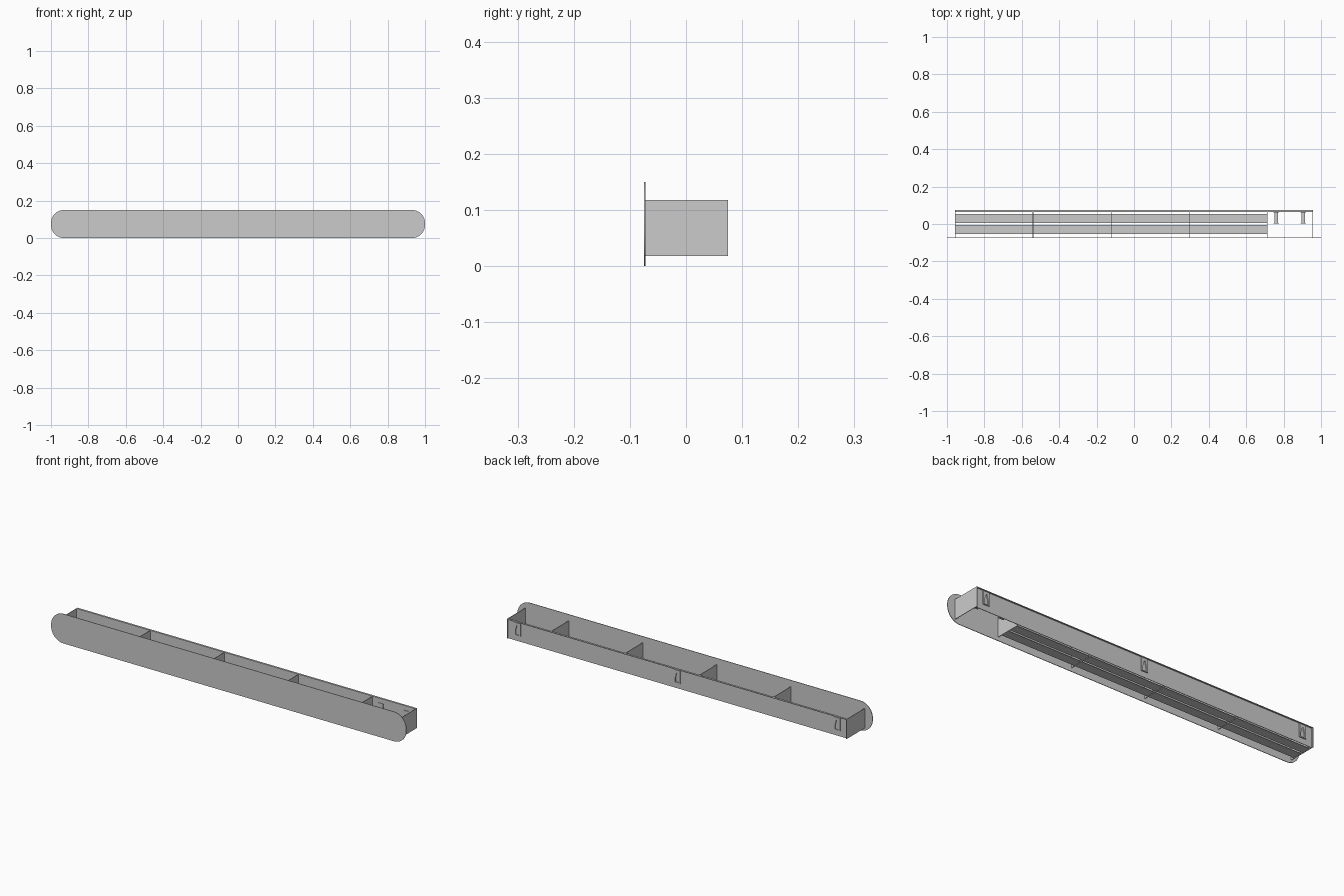
import bpy, bmesh, math

if "Cube" in bpy.data.objects:
    bpy.data.objects.remove(bpy.data.objects["Cube"])

T = 0.003            # sheet thickness
Z0, Z1 = 0.018, 0.118
BACK = 0.065         # plane of the recessed back panel


def finish(name, bm):
    bmesh.ops.recalc_face_normals(bm, faces=bm.faces)
    me = bpy.data.meshes.new(name)
    bm.to_mesh(me)
    bm.free()
    ob = bpy.data.objects.new(name, me)
    bpy.context.collection.objects.link(ob)
    return ob


def box(name, x0, x1, y0, y1, z0, z1):
    bm = bmesh.new()
    bmesh.ops.create_cube(bm, size=1)
    for v in bm.verts:
        v.co = ((x0 + x1) / 2 + v.co.x * (x1 - x0),
                (y0 + y1) / 2 + v.co.y * (y1 - y0),
                (z0 + z1) / 2 + v.co.z * (z1 - z0))
    return finish(name, bm)


def extrude(name, pts, offset):
    bm = bmesh.new()
    face = bm.faces.new([bm.verts.new(p) for p in pts])
    new = bmesh.ops.extrude_face_region(bm, geom=[face])["geom"]
    bmesh.ops.translate(bm, vec=offset,
                        verts=[g for g in new if isinstance(g, bmesh.types.BMVert)])
    return finish(name, bm)


# Front panel with rounded ends
R, N = 0.07, 14
pts = []
for cx, cz, start in ((1 - R, 0.15 - R, 0), (R - 1, 0.15 - R, 90),
                      (R - 1, R, 180), (1 - R, R, 270)):
    for i in range(N + 1):
        a = math.radians(start + 90 * i / N)
        pts.append((cx + R * math.cos(a), -0.075, cz + R * math.sin(a)))
front = extrude("front_panel", pts, (0, T, 0))
for p in front.data.polygons:
    p.use_smooth = abs(p.normal.y) < 0.5
front.data.set_sharp_from_angle(angle=math.radians(30))

# Recessed back panel with a lip folded outwards along the top
box("back_panel", -0.957, 0.957, BACK, BACK + T, Z0, Z1)
box("back_top_lip", -0.957, 0.957, BACK, 0.075, Z1 - T, Z1)

# End walls
for name, x in (("left_end", -0.957), ("right_end", 0.957 - T)):
    box(name, x, x + T, -0.073, 0.075, Z0, Z1)

# Dividers
for x in (-0.54, -0.122, 0.295, 0.712):
    box("divider", x - T / 2, x + T / 2, -0.073, BACK, Z0, Z1)

# Floor slats, leaving the right compartment open
for s in (-1, 1):
    y0, y1 = sorted((s * 0.005, s * 0.053))
    box("floor_slat", -0.955, 0.712, y0, y1, Z0 + 0.002, Z0 + 0.005)

# Wall hangers: U-shaped plate with a pointed slot
for x in (-0.9, 0, 0.9):
    outline = [(-.018, .05), (-.018, .112), (.018, .112), (.018, .05),
               (.010, .05), (.010, .07), (.003, .098), (-.003, .098),
               (-.010, .07), (-.010, .05)]
    extrude("wall_hanger", [(x + u, BACK + T, z) for u, z in outline], (0, 0.005, 0))
    box("wall_hanger_foot", x - .018, x + .018, BACK + T, 0.073, .046, .05)

# Hooks in the right compartment: arm, mounting plate and upturned tip
for x in (0.76, 0.905):
    box("hook_plate", x - .014, x + .014, BACK - T, BACK, .055, .095)
    box("hook_arm", x - .009, x + .009, 0.004, BACK, .058, .062)
    box("hook_tip", x - .014, x + .014, 0.002, 0.006, .058, .078)
